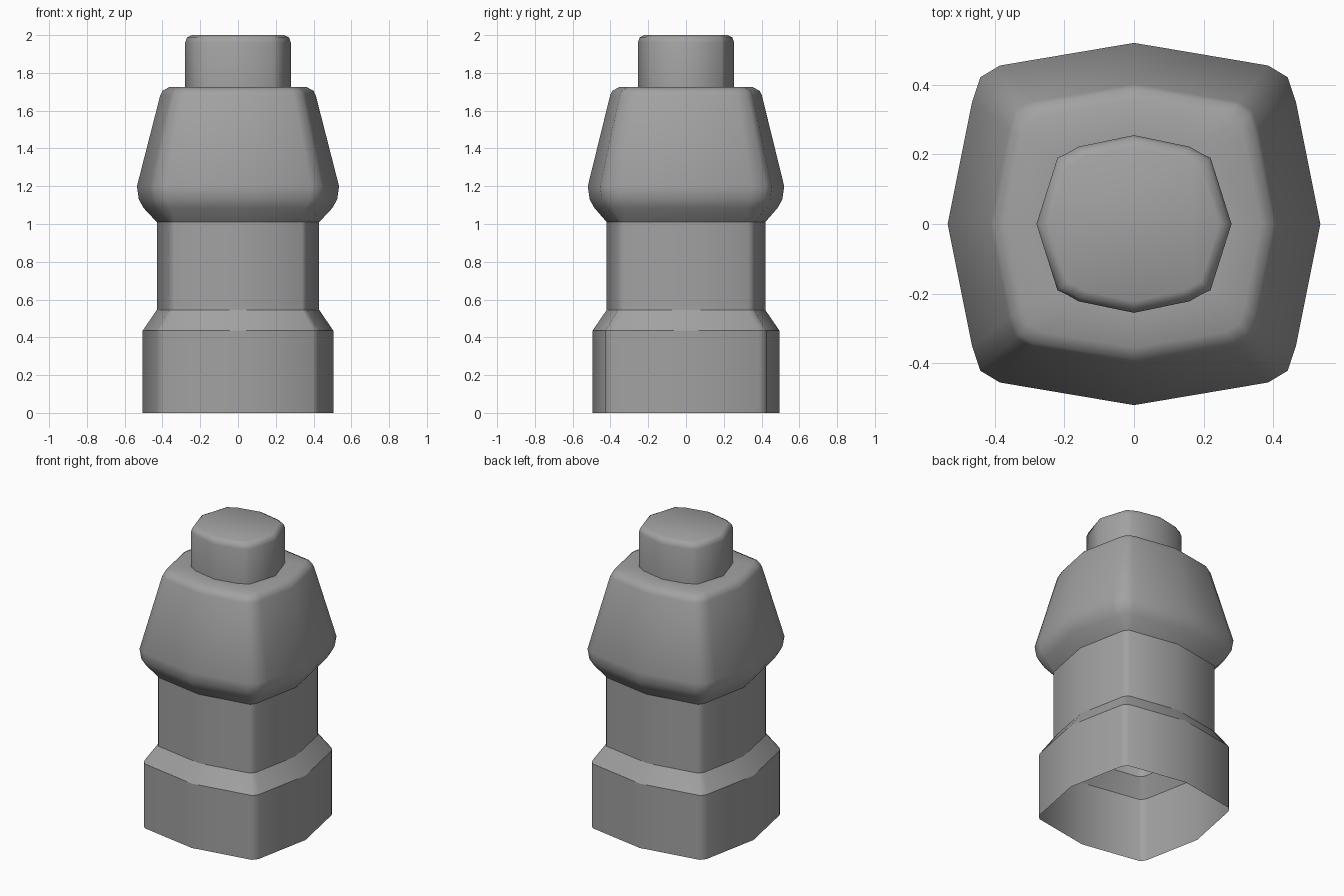
import bpy
import bmesh

cube = bpy.data.objects.get("Cube")
if cube:
    bpy.data.objects.remove(cube)

grey = bpy.data.materials.new("plain grey")
grey.use_nodes = True
colour = (0.36, 0.36, 0.36, 1)
grey.diffuse_color = colour
grey.node_tree.nodes["Principled BSDF"].inputs["Base Color"].default_value = colour

# Rounded corner of each cross-section, as fractions of its half widths
BODY = [(0.85, 0.78), (0.825, 0.825), (0.79, 0.86)]
HEAD = [(0.87, 0.67), (0.825, 0.81), (0.72, 0.875)]
NECK = [(0.785, 0.745), (0.68, 0.80), (0.57, 0.87)]


def outline(corner, rx, ry):
    """Bulging square outline, one quadrant mirrored to all four."""
    q = [(1, 0)] + corner + [(0, 1)]
    pts = q[:-1]
    pts += [(-x, y) for x, y in reversed(q)][:-1]
    pts += [(-x, -y) for x, y in q][:-1]
    pts += [(x, -y) for x, y in reversed(q)][:-1]
    return [(x * rx, y * ry) for x, y in pts]


def loft(name, rings, sharp_rings):
    """Skin the rings (corner, rx, ry, z), open below and capped above."""
    bm = bmesh.new()
    loops = [[bm.verts.new((x, y, z)) for x, y in outline(c, rx, ry)]
             for c, rx, ry, z in rings]
    n = len(loops[0])
    for low, high in zip(loops, loops[1:]):
        for i in range(n):
            j = (i + 1) % n
            bm.faces.new((low[i], low[j], high[j], high[i]))
    bm.faces.new(loops[-1])
    for face in bm.faces:
        face.smooth = True
    for r in sharp_rings:
        for i in range(n):
            bm.edges.get((loops[r][i], loops[r][(i + 1) % n])).smooth = False
    mesh = bpy.data.meshes.new(name)
    bm.to_mesh(mesh)
    bm.free()
    mesh.materials.append(grey)
    obj = bpy.data.objects.new(name, mesh)
    bpy.context.collection.objects.link(obj)
    return obj


# Hollow shell: foot, waist, flared head, shoulder and neck
loft("stepped_post", [
    (BODY, 0.505, 0.495, 0.0),
    (BODY, 0.505, 0.495, 0.435),
    (BODY, 0.43, 0.42, 0.545),
    (BODY, 0.43, 0.42, 1.01),
    (HEAD, 0.50, 0.485, 1.085),
    (HEAD, 0.525, 0.51, 1.13),
    (HEAD, 0.535, 0.52, 1.20),
    (HEAD, 0.412, 0.402, 1.68),
    (HEAD, 0.40, 0.39, 1.705),
    (HEAD, 0.365, 0.355, 1.724),
    (NECK, 0.28, 0.255, 1.725),
    (NECK, 0.28, 0.255, 1.96),
    (NECK, 0.27, 0.246, 1.987),
    (NECK, 0.245, 0.222, 2.0),
], sharp_rings=(1, 2, 3, 10))
